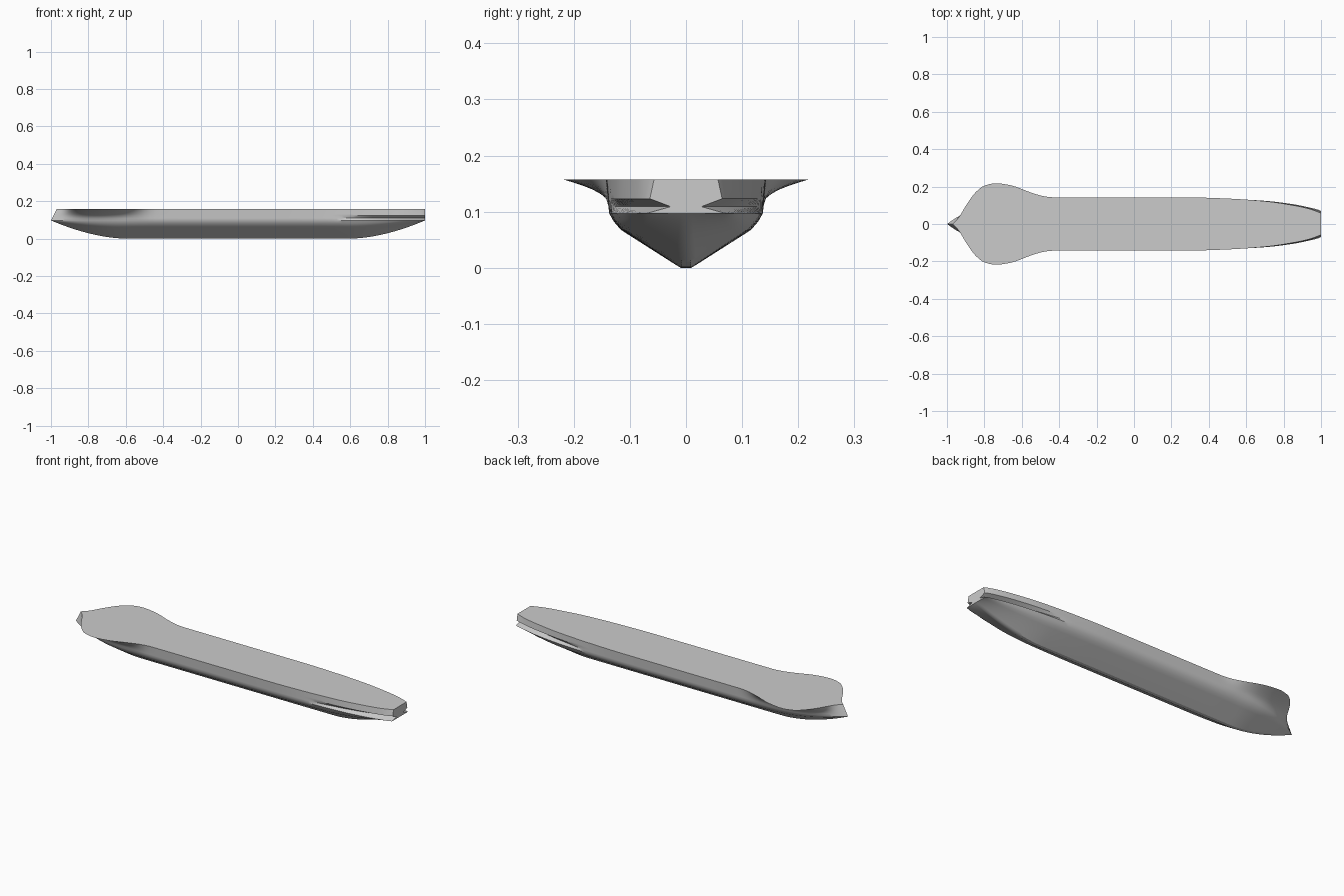
import bpy, bmesh, math

cube = bpy.data.objects.get("Cube")
if cube:
    bpy.data.objects.remove(cube, do_unlink=True)

DECK, KNUCKLE, LEDGE = 0.157, 0.097, 0.123

# Half widths along the hull: x, half width
DECK_LINE = [(-1, 0), (-.96, .03), (-.9, .108), (-.85, .168), (-.8, .205), (-.74, .218),
             (-.66, .207), (-.55, .168), (-.49, .15), (-.44, .143), (.3, .142), (.5, .136),
             (.7, .122), (.85, .1), (.93, .083), (.98, .066), (1, .057)]
WATER_LINE = [(-1, 0), (-.95, .034), (-.9, .06), (-.8, .1), (-.7, .122), (-.6, .132),
              (-.45, .137), (.3, .137), (.5, .134), (.7, .124), (.85, .106),
              (.93, .09), (.98, .078), (1, .07)]
# Underwater section: share of half width, share of height
BOTTOM = [(0, 0), (.07, 0), (.14, .06), (.44, .33), (.73, .59), (.85, .7), (.94, .85), (1, 1)]


def curve(points, x):
    """Smooth curve through the points without overshoot."""
    n = len(points)
    d = [(points[i + 1][1] - points[i][1]) / (points[i + 1][0] - points[i][0]) for i in range(n - 1)]
    def slope(i):
        if i == 0 or i == n - 1:
            return d[min(i, n - 2)]
        a, b = d[i - 1], d[i]
        return 2 * a * b / (a + b) if a * b > 0 else 0
    i = max(k for k in range(n - 1) if points[k][0] <= x or k == 0)
    h = points[i + 1][0] - points[i][0]
    t = (x - points[i][0]) / h
    return ((2*t**3 - 3*t*t + 1) * points[i][1] + (t**3 - 2*t*t + t) * h * slope(i)
            + (3*t*t - 2*t**3) * points[i + 1][1] + (t**3 - t*t) * h * slope(i + 1))


def section(x):
    """Half section from keel to deck edge at station x."""
    keel = KNUCKLE * max(0, (abs(x) - .6) / .4) ** 1.75
    water, deck = curve(WATER_LINE, x), curve(DECK_LINE, x)
    pts = [(x, water * a, keel + (KNUCKLE - keel) * b) for a, b in BOTTOM]
    flare = min(1, max(0, (-.4 - x) / .2))
    rake = .03 * max(0, (-.8 - x) / .2) ** 2
    cut = max(0, (x - .52) / .48)
    levels = [.109, LEDGE, .131, .139, .146, .152, DECK]
    for i, z in enumerate(levels):
        t = (z - KNUCKLE) / (DECK - KNUCKLE)
        f = t * (1 - flare) + t ** 2.1 * flare
        y = water + (deck - water) * f
        if i == 0:                       # groove under the stern overhang
            y -= .04 * cut
        pts.append((x + rake * t, max(y, 0), z))
    return pts


# Hull shell: lofted sections, closer together at the ends
bm = bmesh.new()
COUNT = 96
rings = []
for i in range(COUNT + 1):
    x = -math.cos(math.pi * i / COUNT)
    half = section(x)
    port = [bm.verts.new(p) for p in half]
    star = [bm.verts.new((p[0], -p[1], p[2])) for p in half[1:]]
    rings.append(star[::-1] + port)
for a, b in zip(rings, rings[1:]):
    for j in range(len(a)):              # last strip closes the deck
        k = (j + 1) % len(a)
        bm.faces.new((a[j], a[k], b[k], b[j]))
# Transom
bm.faces.new(rings[-1])
bmesh.ops.remove_doubles(bm, verts=bm.verts, dist=0.00005)
bmesh.ops.dissolve_degenerate(bm, edges=bm.edges, dist=0.00005)
bmesh.ops.recalc_face_normals(bm, faces=bm.faces)
mesh = bpy.data.meshes.new("ship_hull")
bm.to_mesh(mesh)
bm.free()
hull = bpy.data.objects.new("ship_hull", mesh)
bpy.context.collection.objects.link(hull)

# Paint
grey = bpy.data.materials.new("hull_grey")
grey.use_nodes = True
colour = (.6, .6, .6, 1)
grey.diffuse_color = colour
grey.node_tree.nodes["Principled BSDF"].inputs["Base Color"].default_value = colour
mesh.materials.append(grey)

bpy.ops.object.select_all(action='DESELECT')
hull.select_set(True)
bpy.context.view_layer.objects.active = hull
bpy.ops.object.shade_smooth_by_angle(angle=math.radians(30))
